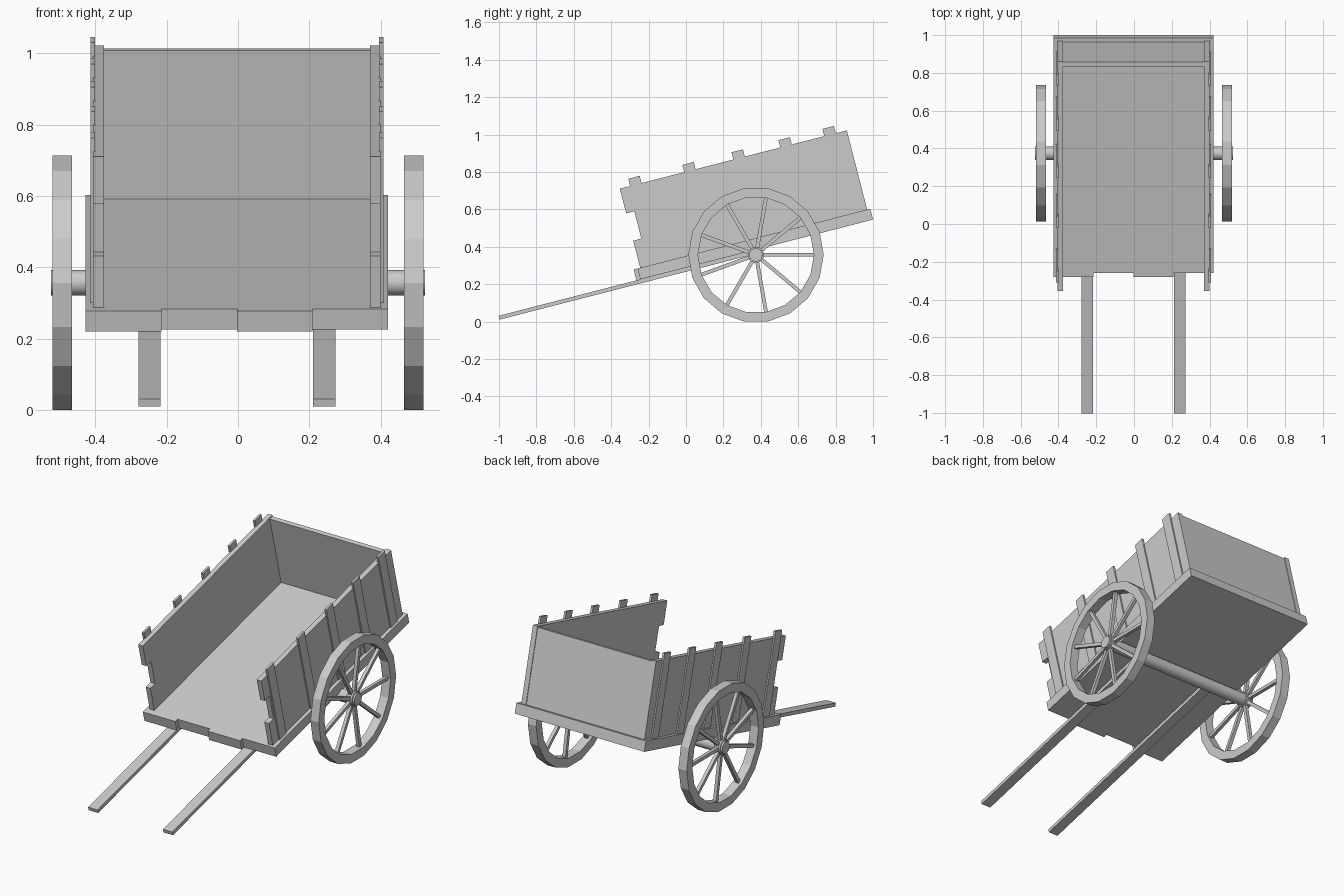
import bpy, bmesh
from math import atan2, radians, cos, sin
from mathutils import Matrix, Vector

if "Cube" in bpy.data.objects:
    bpy.data.objects.remove(bpy.data.objects["Cube"])

# Tilted frame of the cart body: local y runs along the bed, local z is its normal
BODY = Matrix.Translation((-0.003, -0.265, 0.22)) @ Matrix.Rotation(atan2(0.325, 1.265), 4, 'X')
HUB_Y, HUB_Z = 0.374, 0.3565


def finish(name, bm):
    bmesh.ops.recalc_face_normals(bm, faces=bm.faces)
    me = bpy.data.meshes.new(name)
    bm.to_mesh(me)
    bm.free()
    ob = bpy.data.objects.new(name, me)
    bpy.context.collection.objects.link(ob)
    return ob


def add_box(bm, lo, hi, m=BODY):
    lo, hi = Vector(lo), Vector(hi)
    size = Matrix.Diagonal((*(hi - lo), 1))
    bmesh.ops.create_cube(bm, size=1, matrix=m @ Matrix.Translation((lo + hi) / 2) @ size)


def box(name, lo, hi):
    bm = bmesh.new()
    add_box(bm, lo, hi)
    return finish(name, bm)


def extrude_x(name, profile, x0, x1, m):
    bm = bmesh.new()
    face = bm.faces.new([bm.verts.new((x0, y, z)) for y, z in profile])
    ext = bmesh.ops.extrude_face_region(bm, geom=[face])
    verts = [v for v in ext['geom'] if isinstance(v, bmesh.types.BMVert)]
    bmesh.ops.translate(bm, verts=verts, vec=(x1 - x0, 0, 0))
    bm.transform(m)
    return finish(name, bm)


def cylinder(name, r, x0, x1, sides):
    bm = bmesh.new()
    m = Matrix.Translation(((x0 + x1) / 2, HUB_Y, HUB_Z)) @ Matrix.Rotation(radians(90), 4, 'Y')
    bmesh.ops.create_cone(bm, cap_ends=True, segments=sides, radius1=r, radius2=r,
                          depth=x1 - x0, matrix=m)
    ob = finish(name, bm)
    for p in ob.data.polygons:
        p.use_smooth = len(p.vertices) == 4
    ob.data.set_sharp_from_angle(angle=radians(40))
    return ob


# Bed: stepped front edge of four planks
step = 0.022
bm = bmesh.new()
outline = [(-0.424, 0), (-0.212, 0), (-0.212, step), (0, step), (0, 0), (0.212, 0),
           (0.212, step), (0.424, step), (0.424, 1.306), (-0.424, 1.306)]
face = bm.faces.new([bm.verts.new((x, y, 0)) for x, y in outline])
ext = bmesh.ops.extrude_face_region(bm, geom=[face])
bmesh.ops.translate(bm, vec=(0, 0, 0.06),
                    verts=[v for v in ext['geom'] if isinstance(v, bmesh.types.BMVert)])
bm.transform(BODY)
finish("bed", bm)

# Back board
box("back_board", (-0.373, 1.26, 0.06), (0.373, 1.285, 0.49))

side_profile = [(0.036, 0.06), (0.036, 0.21), (0.081, 0.21), (0.081, 0.361),
                (0.036, 0.361), (0.036, 0.497), (1.289, 0.497), (1.289, 0.06)]
for s, side in ((1, "right"), (-1, "left")):
    # Side wall with recessed middle plank
    extrude_x(f"{side}_wall", side_profile, s * 0.373, s * 0.403, BODY)

    # Upright slats on the outside of the wall
    bm = bmesh.new()
    for u in (0.093, 0.391, 0.663, 0.922, 1.165):
        add_box(bm, (min(s * 0.398, s * 0.411), u, 0.06), (max(s * 0.398, s * 0.411), u + 0.063, 0.537))
    finish(f"{side}_slats", bm)

    # Pull shaft, running under the bed to the axle
    box(f"{side}_shaft", (s * 0.245 - 0.031, -0.762, -0.021), (s * 0.245 + 0.031, 0.64, 0))

    # Wheel rim: 18-sided ring
    bm = bmesh.new()
    rings = []
    for i in range(18):
        a = radians(20 * i)
        rings.append([bm.verts.new((s * x, HUB_Y + r * cos(a), HUB_Z + r * sin(a)))
                      for x, r in ((0.466, 0.362), (0.52, 0.362), (0.52, 0.31), (0.466, 0.31))])
    for i in range(18):
        a, b = rings[i], rings[(i + 1) % 18]
        for k in range(4):
            n = (k + 1) % 4
            bm.faces.new((a[k], a[n], b[n], b[k]))
    finish(f"{side}_wheel_rim", bm)

    # Nine spokes
    bm = bmesh.new()
    for i in range(9):
        m = Matrix.Translation((s * 0.493, HUB_Y, HUB_Z)) @ Matrix.Rotation(radians(40 * i), 4, 'X')
        add_box(bm, (-0.01, 0.02, -0.01), (0.01, 0.315, 0.01), m)
    finish(f"{side}_spokes", bm)

    # Hub
    cylinder(f"{side}_hub", 0.043, s * 0.493 - 0.02, s * 0.493 + 0.02, 18)

# Axle
cylinder("axle", 0.036, -0.524, 0.524, 18)
